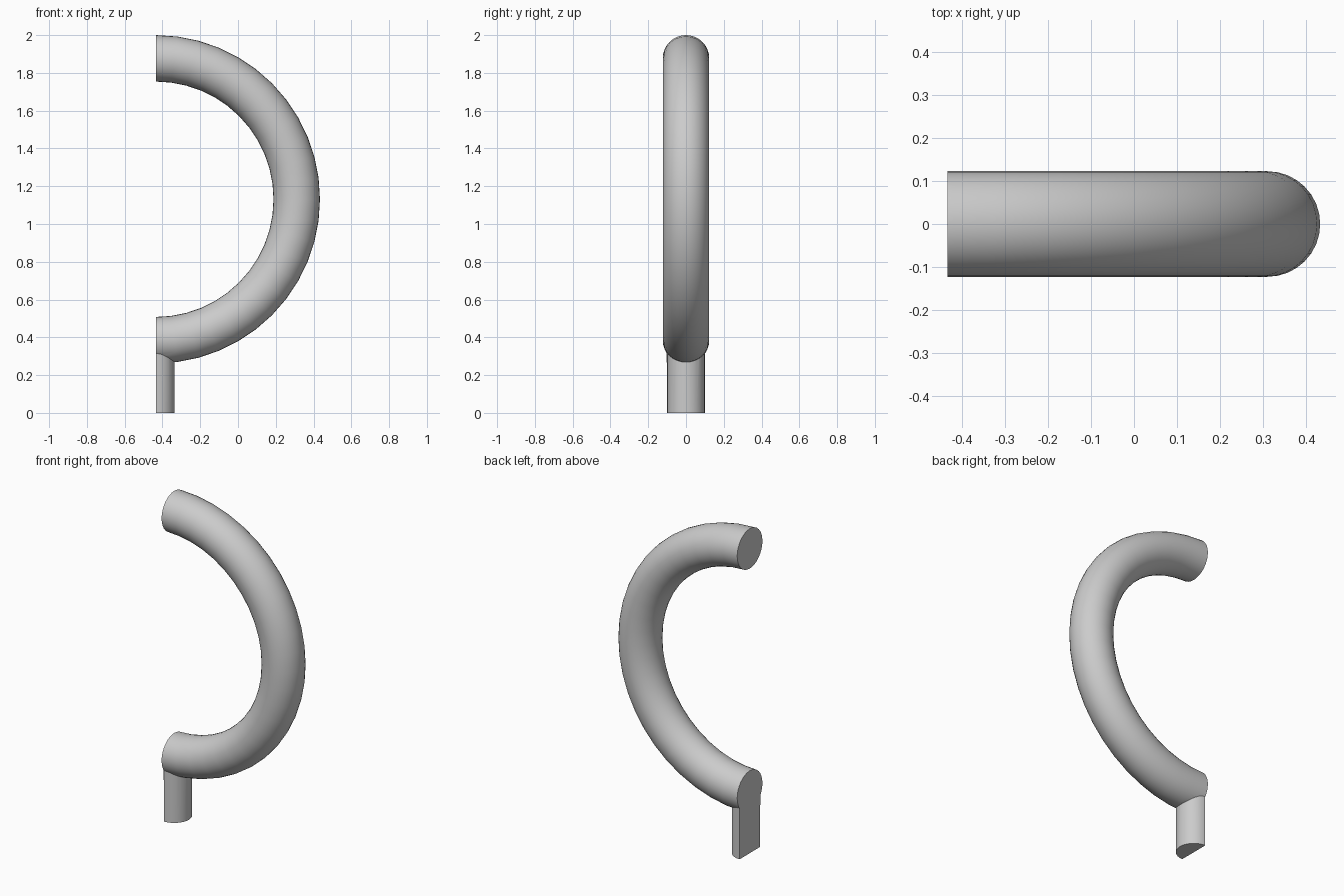
import bpy, bmesh, math
from mathutils import Matrix, Vector

if "Cube" in bpy.data.objects:
    bpy.data.objects.remove(bpy.data.objects["Cube"])

CUT_X = -0.435        # flat end plane
RING_Z = 1.131
RING_R, TUBE_R = 0.746, 0.123
POST_R = 0.1

grey = bpy.data.materials.new("light_grey")
grey.use_nodes = True
colour = (0.6, 0.6, 0.6, 1)
grey.diffuse_color = colour
grey.node_tree.nodes["Principled BSDF"].inputs["Base Color"].default_value = colour


def activate(obj):
    bpy.ops.object.select_all(action='DESELECT')
    obj.select_set(True)
    bpy.context.view_layer.objects.active = obj


# Full ring, standing upright
bpy.ops.mesh.primitive_torus_add(
    major_radius=RING_R, minor_radius=TUBE_R, major_segments=48,
    minor_segments=32, location=(CUT_X, 0, RING_Z), rotation=(math.pi / 2, 0, 0))
handle = bpy.context.object
handle.name = "curved_handle"
handle.data.materials.append(grey)
bpy.ops.object.transform_apply(location=True, rotation=True)

# Round post reaching up into the ring
post_height = RING_Z - RING_R
bpy.ops.mesh.primitive_cylinder_add(
    vertices=32, radius=POST_R, depth=post_height,
    location=(CUT_X, 0, post_height / 2))
post = bpy.context.object
post.name = "post_helper"
post.data.materials.append(grey)

# Join both into one solid
union = handle.modifiers.new("post_union", 'BOOLEAN')
union.operation = 'UNION'
union.solver = 'EXACT'
union.object = post
activate(handle)
bpy.ops.object.modifier_apply(modifier=union.name)
bpy.data.objects.remove(post)

# Slice the solid in half and close the flat end
bm = bmesh.new()
bm.from_mesh(handle.data)
cut = bmesh.ops.bisect_plane(
    bm, geom=bm.verts[:] + bm.edges[:] + bm.faces[:], dist=0.0001,
    plane_co=(CUT_X, 0, 0), plane_no=(1, 0, 0), clear_inner=True)
bmesh.ops.holes_fill(bm, edges=[e for e in bm.edges if e.is_boundary], sides=0)
bmesh.ops.recalc_face_normals(bm, faces=bm.faces[:])
bm.to_mesh(handle.data)
bm.free()

activate(handle)
bpy.ops.object.shade_smooth_by_angle(angle=math.radians(35))
